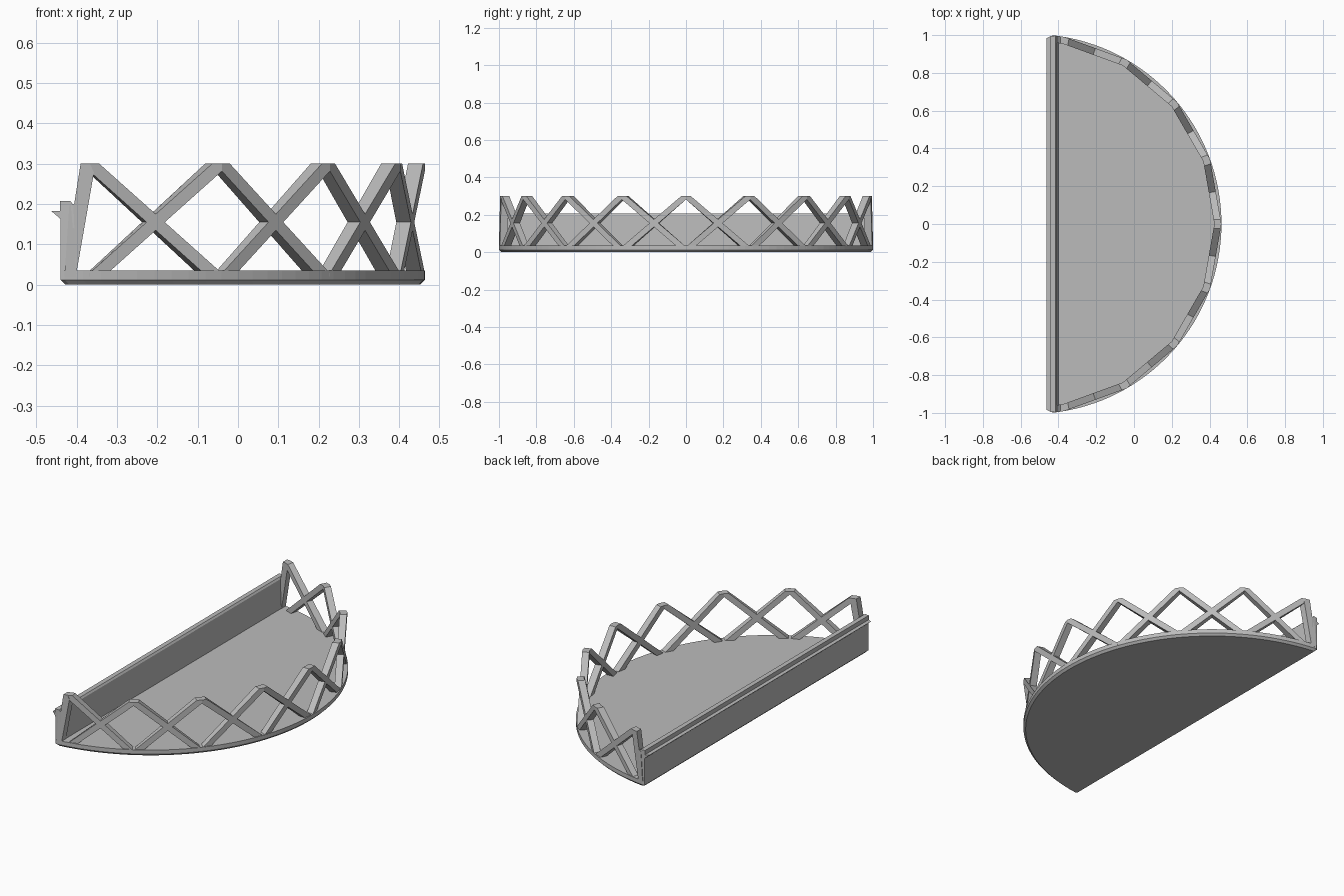
import bpy, bmesh
from math import sin, cos, radians, sqrt, asin, acos
from mathutils import Vector

cube = bpy.data.objects.get("Cube")
if cube:
    bpy.data.objects.remove(cube, do_unlink=True)

CX = -0.5425         # centre of the curved rim
R_OUT = 1.0055
R_IN = 0.968
FLOOR = 0.035
TOP = 0.3

grey = bpy.data.materials.new("plain grey")
grey.use_nodes = True
colour = (0.5, 0.5, 0.5, 1)
grey.diffuse_color = colour
grey.node_tree.nodes["Principled BSDF"].inputs["Base Color"].default_value = colour


def loft(name, rings):
    """Solid from stacked rings of equal point count."""
    bm = bmesh.new()
    loops = [[bm.verts.new(p) for p in ring] for ring in rings]
    n = len(loops[0])
    for a, b in zip(loops, loops[1:]):
        for i in range(n):
            j = (i + 1) % n
            bm.faces.new((a[i], a[j], b[j], b[i]))
    bm.faces.new(loops[0])
    bm.faces.new(loops[-1])
    bmesh.ops.recalc_face_normals(bm, faces=bm.faces)
    mesh = bpy.data.meshes.new(name)
    bm.to_mesh(mesh)
    bm.free()
    mesh.materials.append(grey)
    obj = bpy.data.objects.new(name, mesh)
    bpy.context.collection.objects.link(obj)
    return obj


def rim_y(x, r):
    return sqrt(r * r - (x - CX) ** 2)


# Half-round tray floor with a chamfered underside
def outline(inset, z):
    r, back = R_OUT - inset, -0.44 + inset
    a = acos((back + 0.01 - CX) / r)
    arc = [(CX + r * cos(a * t / 32), r * sin(a * t / 32), z) for t in range(-32, 33)]
    y = rim_y(back, r) - 0.006
    return [(back, -y, z)] + arc + [(back, y, z)]


loft("tray_floor", [outline(0.012, 0), outline(0, 0.012), outline(0, FLOOR)])


# Straight back wall with a hooked lip
def wall_end(x):
    return rim_y(x, R_OUT) if x > -0.43 else 1 - (-0.43 - x) * 0.5


wall = [(-0.44, 0.012), (-0.44, 0.163), (-0.463, 0.183), (-0.441, 0.183),
        (-0.441, 0.207), (-0.415, 0.207), (-0.408, 0.197), (-0.4, 0.02)]
loft("back_wall", [[(x, s * wall_end(x), z) for x, z in wall] for s in (-1, 1)])

# End posts rising from the wall corners
post = [(-0.43, 0.02), (-0.418, 0.197), (-0.406, 0.2), (-0.39, TOP),
        (-0.367, TOP), (-0.357, 0.278), (-0.402, 0.02)]
for side, label in ((-1, "right"), (1, "left")):
    loft(label + "_end_post",
         [[(x, side * rim_y(x, r), z) for x, z in post] for r in (R_IN, R_OUT)])

# Crossed lattice bars: one straight panel for every 20 degrees of rim
LEAN = 0.293         # drop of a bar across one panel
UPPER, LOWER, FOOT = 0.3215, 0.2815, 0.02
bar = [(0, LOWER), (0, TOP), ((UPPER - TOP) / LEAN, TOP),
       (1, UPPER - LEAN), (1, FOOT), ((LOWER - FOOT) / LEAN, FOOT)]


def rim(angle, r):
    return Vector((CX + r * cos(radians(angle)), r * sin(radians(angle)), 0))


for start in range(-80, 80, 20):
    for a, b in ((start, start + 20), (start + 20, start)):
        rings = []
        for r in (R_IN, R_OUT):
            p, q = rim(a, r), rim(b, r)
            rings.append([p.lerp(q, t) + Vector((0, 0, z)) for t, z in bar])
        loft("lattice_bar", rings)
